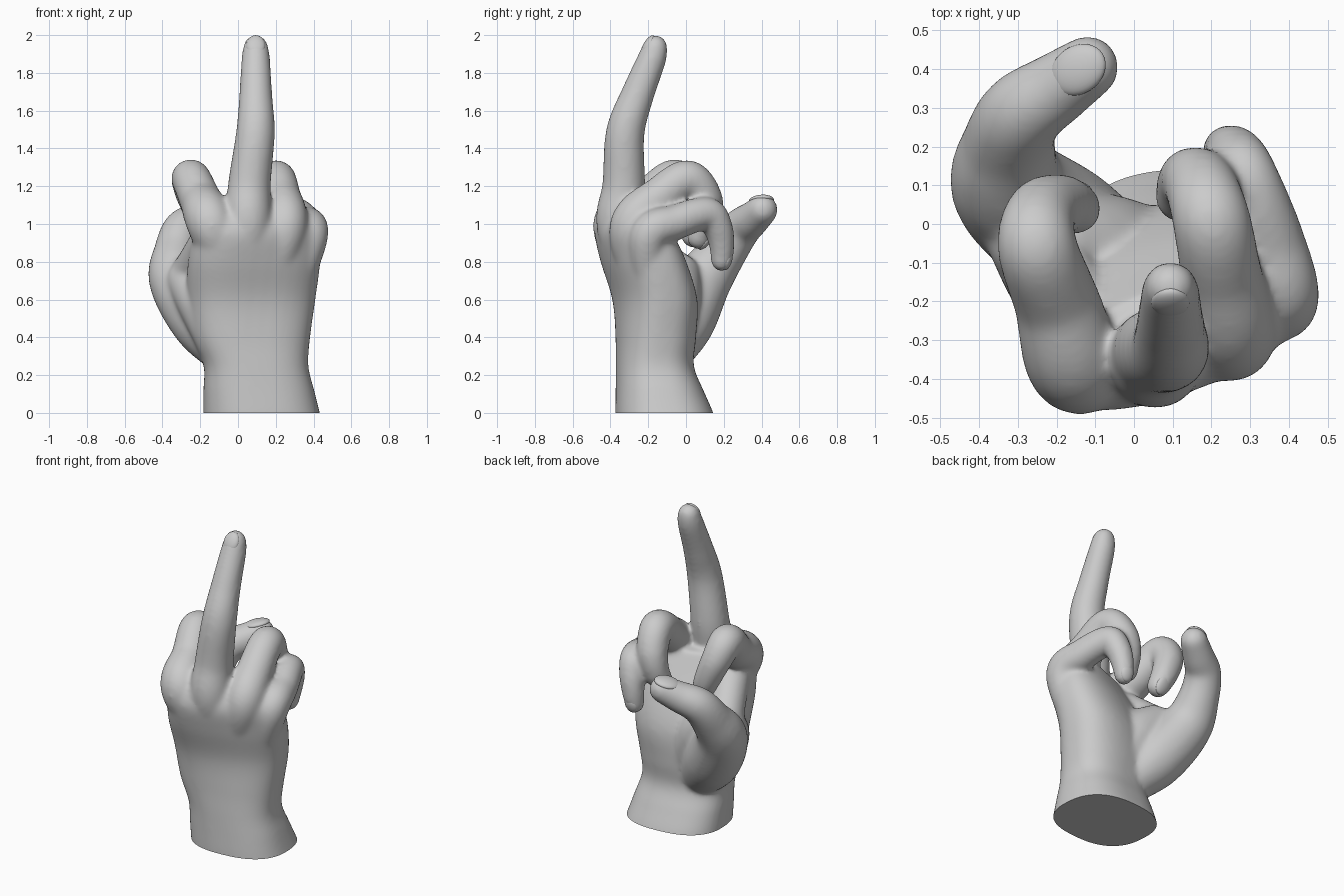
import bpy, bmesh
from math import sin, cos, tau, radians
from mathutils import Vector, Matrix

if "Cube" in bpy.data.objects:
    bpy.data.objects.remove(bpy.data.objects["Cube"])


def spline(keys, n):
    """Catmull-Rom interpolation of equal-length tuples, n steps per span."""
    k = [Vector(p) for p in keys]
    k = [k[0]] + k + [k[-1]]
    out = []
    for i in range(1, len(k) - 2):
        a, b, c, d = k[i - 1:i + 3]
        for s in range(n):
            t = s / n
            out.append(0.5 * (2 * b + (c - a) * t + (2 * a - 5 * b + 4 * c - d) * t * t
                              + (3 * b - a - 3 * c + d) * t ** 3))
    return out + [k[-1]]


def limb(bm, keys, n=12):
    """Chain of overlapping balls along a path of (x, y, z, radius)."""
    for x, y, z, r in spline(keys, n):
        bmesh.ops.create_icosphere(bm, subdivisions=3, radius=r,
                                   matrix=Matrix.Translation((x, y, z)))


def spow(v, e):
    return abs(v) ** e * (1 if v >= 0 else -1)


def loft(bm, sections, sides=40, n=5):
    """Rounded sections stacked in z."""
    rings = []
    secs = [spline([s[i:i + 3] for s in sections], n) for i in (0, 3)]
    for (z, cx, cy), (rx, ry, deg) in zip(*secs):
        a = radians(deg)
        ring = []
        for i in range(sides):
            t = tau * i / sides
            u, v = rx * spow(cos(t), 0.8), ry * spow(sin(t), 0.8)
            ring.append(bm.verts.new((cx + u * cos(a) - v * sin(a),
                                      cy + u * sin(a) + v * cos(a), z)))
        rings.append(ring)
    for lo, hi in zip(rings, rings[1:]):
        for i in range(sides):
            j = (i + 1) % sides
            bm.faces.new((lo[i], lo[j], hi[j], hi[i]))
    bm.faces.new(rings[0][::-1])
    bm.faces.new(rings[-1])


# finger paths from inside the palm to the tip: x, y, z, radius
fingers = {
    "middle": [(.07, -.25, .65, .09), (.055, -.35, .98, .123), (.06, -.33, 1.2, .115),
               (.092, -.322, 1.48, .104), (.094, -.258, 1.68, .089),
               (.094, -.182, 1.87, .077), (.094, -.163, 1.935, .066)],
    "index": [(-.03, -.25, .65, .08), (-.14, -.367, .99, .127), (-.2, -.2, 1.13, .112),
              (-.25, -.06, 1.24, .104), (-.24, .025, 1.16, .092),
              (-.19, .05, 1.03, .08), (-.15, .04, .94, .067)],
    "ring": [(.17, -.24, .65, .08), (.25, -.29, .98, .117), (.225, -.13, 1.15, .107),
             (.2, .01, 1.237, .102), (.17, .1, 1.135, .094),
             (.14, .11, 1.02, .08), (.12, .07, .93, .067)],
    "little": [(.28, -.18, .6, .08), (.375, -.2, .93, .102), (.35, -.05, 1.01, .094),
               (.29, .11, 1.055, .088), (.265, .17, .98, .079),
               (.245, .19, .88, .067), (.235, .188, .805, .057)],
    "thumb": [(-.02, -.12, .3, .13), (-.18, -.02, .48, .17), (-.32, .09, .7, .152),
              (-.325, .2, .85, .122), (-.29, .285, .97, .108),
              (-.2, .35, 1.025, .094), (-.12, .405, 1.075, .082)],
}
# webbing and pads that tie the thumb into the palm
pads = [
    [(-.29, .05, .66, .12), (-.22, -.1, .78, .11), (-.15, -.25, .9, .11)],
    [(.03, -.11, .42, .15), (-.08, -.09, .6, .17), (-.19, -.05, .72, .13)],
    [(-.1, -.22, .38, .12), (-.18, -.15, .58, .14), (-.26, -.04, .7, .12)],
]

# rough hand: palm and wrist, fingers, pads
bm = bmesh.new()
loft(bm, [(-.1, .14, -.1, .32, .27, 4), (0, .125, -.115, .308, .258, 4),
          (.12, .11, -.14, .293, .23, 5), (.25, .095, -.165, .277, .202, 7),
          (.4, .07, -.16, .312, .205, 9), (.6, .07, -.165, .342, .205, 14),
          (.8, .085, -.225, .357, .193, 18), (.95, .1, -.275, .337, .165, 20),
          (1.05, .1, -.285, .28, .12, 20)])
for path in list(fingers.values()) + pads:
    limb(bm, path)
mesh = bpy.data.meshes.new("hand")
bm.to_mesh(mesh)
bm.free()
hand = bpy.data.objects.new("hand", mesh)
bpy.context.collection.objects.link(hand)

# fuse into one skin and soften the creases
rm = hand.modifiers.new("fuse", 'REMESH')
rm.mode = 'VOXEL'
rm.voxel_size = 0.012
sm = hand.modifiers.new("soften", 'SMOOTH')
sm.factor = 0.5
sm.iterations = 20
dg = bpy.context.evaluated_depsgraph_get()
skin = bpy.data.meshes.new_from_object(hand.evaluated_get(dg))
hand.modifiers.clear()

# flat cut at the wrist
bm = bmesh.new()
bm.from_mesh(skin)
bmesh.ops.bisect_plane(bm, geom=bm.verts[:] + bm.edges[:] + bm.faces[:],
                       plane_co=(0, 0, 0), plane_no=(0, 0, 1), clear_inner=True)
bmesh.ops.holes_fill(bm, edges=[e for e in bm.edges if e.is_boundary], sides=0)
bmesh.ops.recalc_face_normals(bm, faces=bm.faces[:])
bm.to_mesh(skin)
bm.free()
hand.data = skin
parts = [hand]

# nails: flattened ovals sunk into the back of each finger tip
facing = {"middle": (0, -1, .2), "index": (-.2, 1, -.3), "ring": (0, 1, -.3),
          "little": (.1, 1, 0), "thumb": (-.1, .1, 1)}
for name, path in fingers.items():
    tip, prev = Vector(path[-1][:3]), Vector(path[-2][:3])
    r = path[-1][3]
    along = (tip - prev).normalized()
    out = Vector(facing[name])
    out = (out - along * out.dot(along)).normalized()
    # tilt the nail forward a little to follow the tapering tip
    out = (out + along * .25).normalized()
    along = (along - out * along.dot(out)).normalized()
    rot = Matrix((along.cross(out), along, out)).transposed().to_4x4()
    mat = (Matrix.Translation(tip + out * (r - .028) - along * .012) @ rot
           @ Matrix.Diagonal((r * .76, r * .95, .025, 1)))
    bm = bmesh.new()
    bmesh.ops.create_uvsphere(bm, u_segments=32, v_segments=16, radius=1, matrix=mat)
    me = bpy.data.meshes.new(name + "_nail")
    bm.to_mesh(me)
    bm.free()
    nail = bpy.data.objects.new(name + "_nail", me)
    bpy.context.collection.objects.link(nail)
    parts.append(nail)

# smooth shading
bpy.ops.object.select_all(action='DESELECT')
for o in parts:
    o.select_set(True)
bpy.context.view_layer.objects.active = hand
bpy.ops.object.shade_smooth_by_angle(angle=radians(50))
